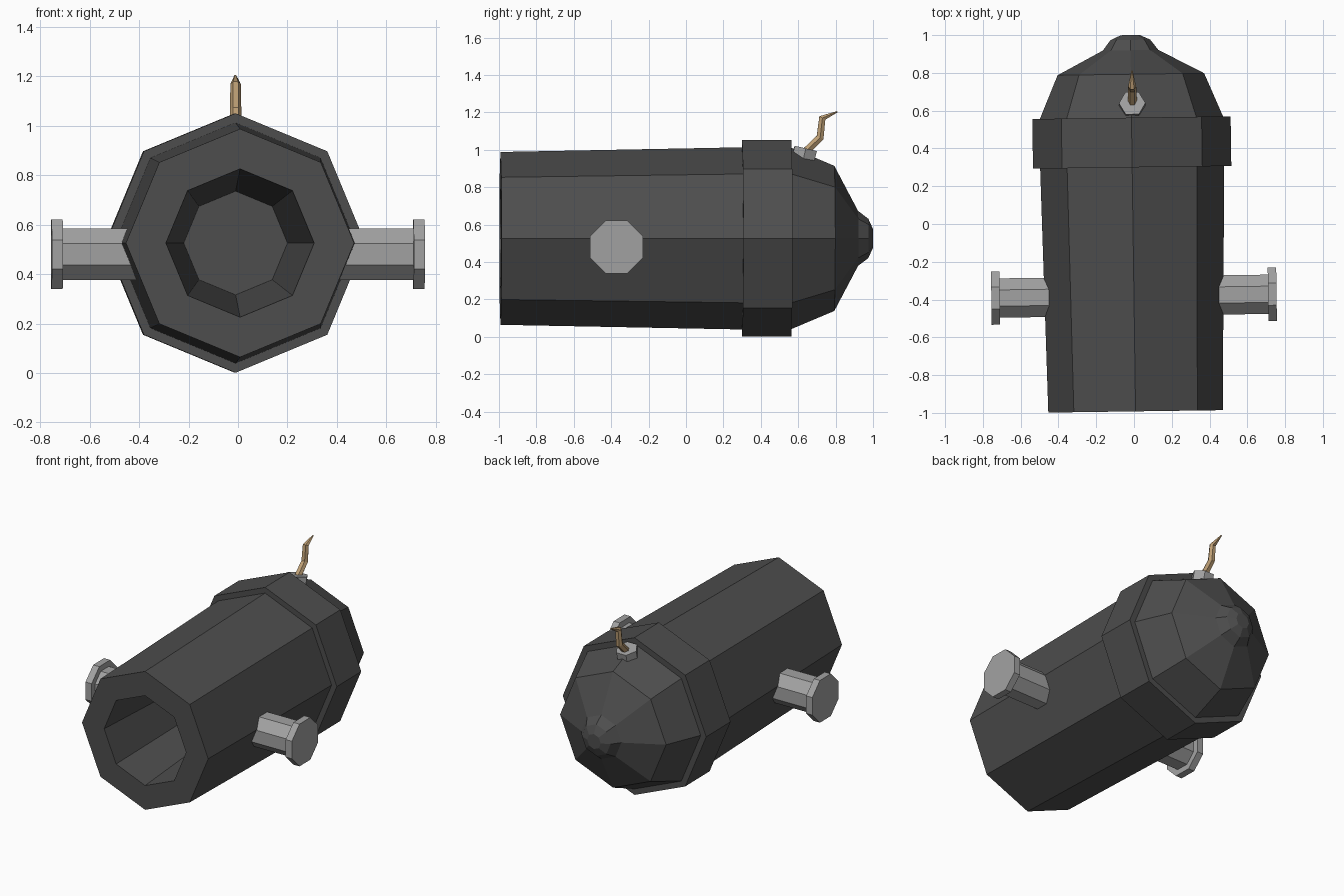
import bpy, bmesh, math
from mathutils import Vector, Matrix

if "Cube" in bpy.data.objects:
    bpy.data.objects.remove(bpy.data.objects["Cube"])


def material(name, rgb):
    m = bpy.data.materials.new(name)
    m.diffuse_color = (*rgb, 1)
    m.use_nodes = True
    m.node_tree.nodes["Principled BSDF"].inputs["Base Color"].default_value = m.diffuse_color
    return m


IRON = material("dark iron", (0.075, 0.075, 0.075))
STEEL = material("light steel", (0.36, 0.36, 0.36))
ROPE = material("tan rope", (0.52, 0.35, 0.18))

# the whole model is turned very slightly about z
PIVOT = Vector((0, -0.4, 0))
TURN = Matrix.Translation(PIVOT) @ Matrix.Rotation(math.radians(0.8), 4, 'Z') @ Matrix.Translation(-PIVOT)


def loft(name, rings, sides, mat, phase=0.0):
    """Skin closed rings of (centre, axis, side direction, radius); cap both ends."""
    bm = bmesh.new()
    loops = []
    for centre, axis, side, r in rings:
        a = Vector(axis).normalized()
        u = Vector(side)
        u = (u - a * u.dot(a)).normalized()
        v = a.cross(u)
        loop = []
        for i in range(sides):
            t = phase + 2 * math.pi * i / sides
            loop.append(bm.verts.new(Vector(centre) + r * (math.cos(t) * u + math.sin(t) * v)))
        loops.append(loop)
    for a, b in zip(loops, loops[1:]):
        for i in range(sides):
            j = (i + 1) % sides
            bm.faces.new((a[i], a[j], b[j], b[i]))
    bm.faces.new(loops[0][::-1])
    bm.faces.new(loops[-1])
    bmesh.ops.recalc_face_normals(bm, faces=bm.faces)
    bm.transform(TURN)
    mesh = bpy.data.meshes.new(name)
    bm.to_mesh(mesh)
    bm.free()
    mesh.materials.append(mat)
    ob = bpy.data.objects.new(name, mesh)
    bpy.context.collection.objects.link(ob)
    return ob


# barrel: bore, muzzle, taper, breech band, dome and knob in one profile (y, radius)
profile = [(0.3, 0.21), (-0.992, 0.30), (-0.992, 0.462), (0.3, 0.487), (0.3, 0.525),
           (0.563, 0.525), (0.563, 0.485), (0.793, 0.388), (0.92, 0.147),
           (0.975, 0.105), (1.0, 0.05)]
loft("barrel", [((0, y, 0.526), (0, 1, 0), (0, 0, 1), r) for y, r in profile], 8, IRON)

# trunnions: octagonal shafts with end discs
k = 1 / math.cos(math.pi / 8)
for s, label in ((-1, "left"), (1, "right")):
    steps = [(0.40, 0.104), (0.71, 0.104), (0.71, 0.141), (0.755, 0.141)]
    loft(label + "_trunnion",
         [((s * x, -0.382, 0.48), (s, 0, 0), (0, 0, 1), r * k) for x, r in steps],
         8, STEEL, math.pi / 8)

# hexagonal fuse socket tilted with the dome
tilt = Vector((0, 0.24, 1)).normalized()
top = Vector((0.005, 0.64, 1.007))
loft("fuse_socket", [(top - tilt * 0.07, tilt, (1, 0, 0), 0.07),
                     (top, tilt, (1, 0, 0), 0.07)], 6, STEEL)

# bent rope fuse
path = [((0.635, 0.985), (0.6, 0.8), 0.024), ((0.717, 1.066), (0.45, 0.9), 0.023),
        ((0.729, 1.17), (0.5, 0.87), 0.021), ((0.81, 1.204), (0.8, 0.6), 0.004)]
loft("fuse", [((0.006, y, z), (0, ay, az), (1, 0, 0), r) for (y, z), (ay, az), r in path], 6, ROPE)
